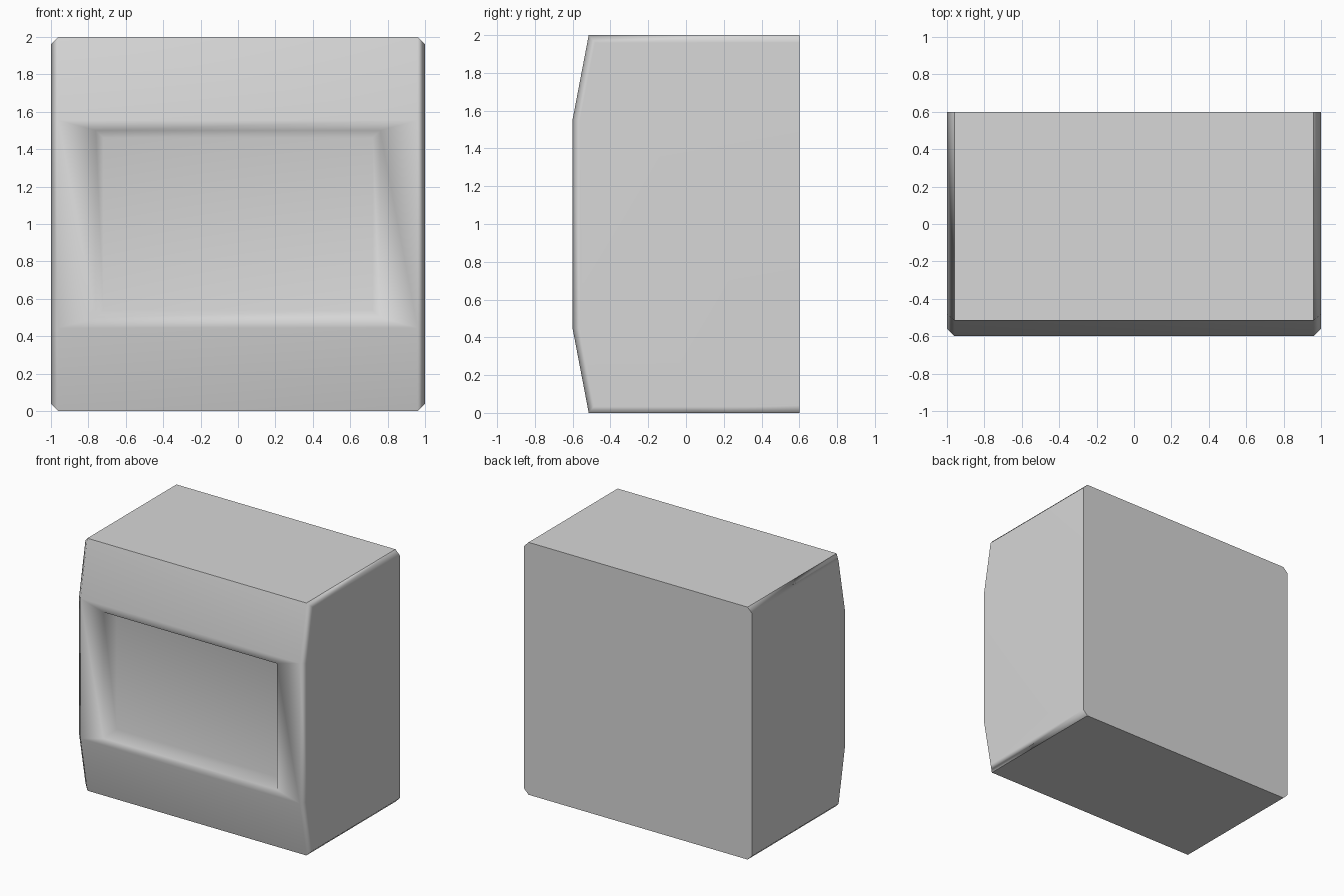
import bpy
import bmesh

old = bpy.data.objects.get("Cube")
if old:
    bpy.data.objects.remove(old, do_unlink=True)

# One grey finish
grey = bpy.data.materials.new("light grey")
grey.use_nodes = True
colour = (0.68, 0.68, 0.68, 1)
grey.diffuse_color = colour
bsdf = next(n for n in grey.node_tree.nodes if n.type == "BSDF_PRINCIPLED")
bsdf.inputs["Base Color"].default_value = colour

FRONT, BACK, HEIGHT = -0.6, 0.6, 2.0
EDGE = 0.04      # chamfer around each side
DEPTH = 0.11     # recess depth
DRAFT = 0.04     # inward lean of the recess walls


def side_profile(half):
    """Mirror the upper half of a (y, z) outline about mid height."""
    return half + [(y, HEIGHT - z) for y, z in reversed(half)]


def inset_panel(bm, face, half_x, half_z, y):
    """Inset a face and fit it to a centred rectangle at depth y."""
    bmesh.ops.inset_individual(bm, faces=[face], thickness=0.01)
    for v in face.verts:
        v.co.x = half_x if v.co.x > 0 else -half_x
        v.co.z = 1 + half_z if v.co.z > 1 else 1 - half_z
        v.co.y = y


full = side_profile([(BACK, 2.0), (-0.515, 2.0), (FRONT, 1.555)])
inset = side_profile([(BACK, 1.96), (-0.482, 1.96), (-0.56, 1.551)])

# Body: loft the outline across the width, with chamfered side rims
bm = bmesh.new()
sections = [(-1, inset), (EDGE - 1, full), (1 - EDGE, full), (1, inset)]
rings = [[bm.verts.new((x, y, z)) for y, z in pts] for x, pts in sections]
count = len(full)
for a, b in zip(rings, rings[1:]):
    for i in range(count):
        j = (i + 1) % count
        bm.faces.new((a[i], a[j], b[j], b[i]))
bm.faces.new(rings[0])
bm.faces.new(rings[-1])
bmesh.ops.recalc_face_normals(bm, faces=bm.faces)

# Recess: a flat rim, then a shallow pocket with leaning walls
panel = next(f for f in bm.faces
             if all(abs(v.co.y - FRONT) < 0.001 for v in f.verts))
inset_panel(bm, panel, 0.76, 0.5, FRONT)
inset_panel(bm, panel, 0.76 - DRAFT, 0.5 - DRAFT, FRONT + DEPTH)

# Soft shading, keeping the back, top and bottom outlines crisp
for f in bm.faces:
    f.smooth = True
for e in bm.edges:
    at_back = all(v.co.y > BACK - 0.001 for v in e.verts)
    at_end = all(abs(v.co.z - 1) > 0.99 for v in e.verts)
    e.smooth = not (at_back or at_end)

mesh = bpy.data.meshes.new("housing")
bm.to_mesh(mesh)
bm.free()
mesh.materials.append(grey)
housing = bpy.data.objects.new("housing", mesh)
bpy.context.collection.objects.link(housing)
weighted = housing.modifiers.new("weighted shading", "WEIGHTED_NORMAL")
weighted.keep_sharp = True
